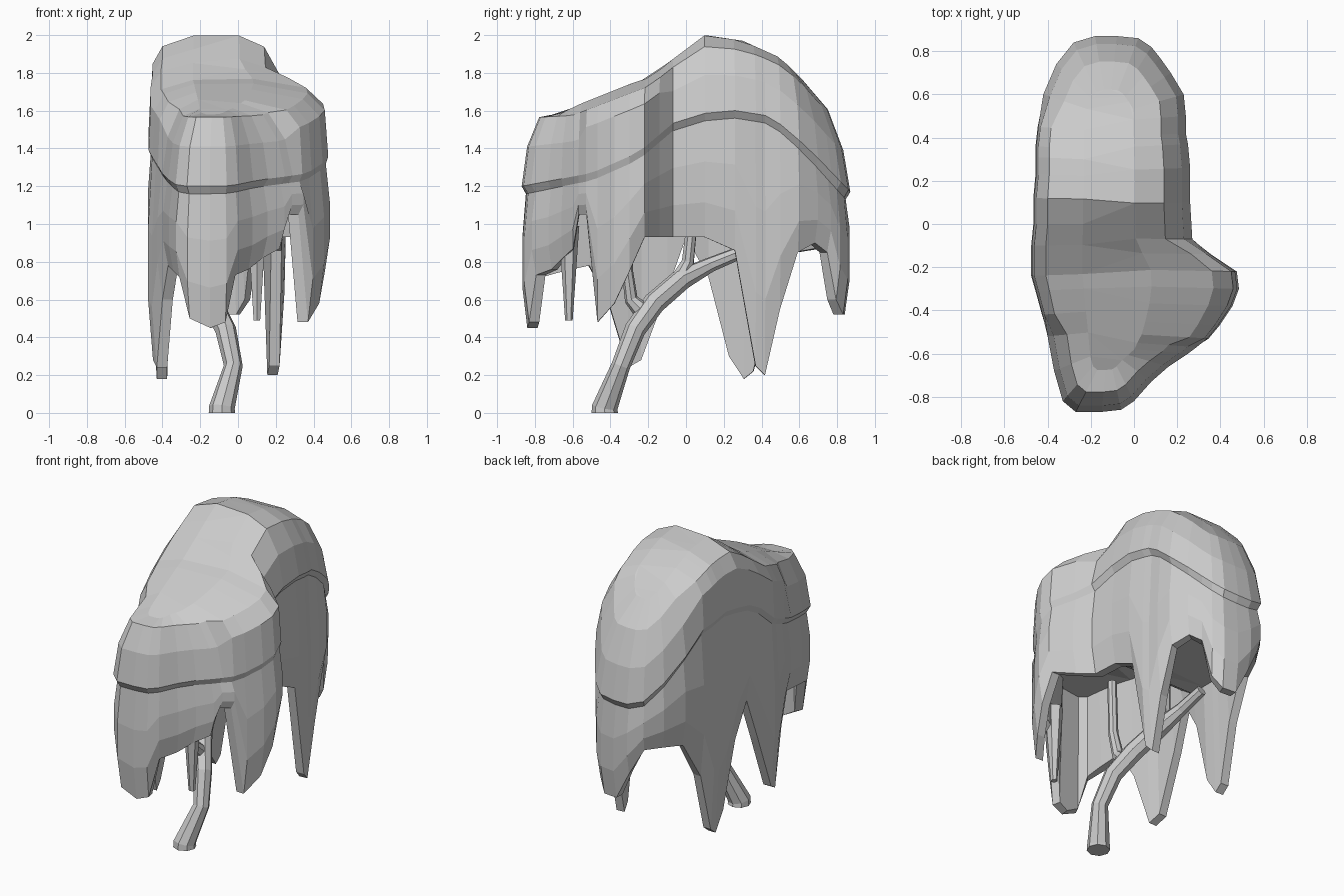
import bpy, bmesh
from mathutils import Vector

if "Cube" in bpy.data.objects:
    bpy.data.objects.remove(bpy.data.objects["Cube"])

# Canopy outline seen from above, counter-clockwise: x, y, height of the hem
HEM = [(-.33,-.82,.72), (-.27,-.87,.5), (-.15,-.87,.45), (-.06,-.86,.48), (0,-.82,.73),
       (.08,-.73,.76), (.16,-.66,.82), (.25,-.6,.87), (.29,-.57,1.05), (.35,-.53,1.05),
       (.4,-.47,.48), (.46,-.38,.58), (.49,-.3,.75), (.48,-.22,.93), (.36,-.14,.93),
       (.27,-.07,.93), (.26,.1,.93), (.26,.26,.86), (.25,.37,.25), (.24,.42,.2),
       (.24,.5,.55), (.23,.6,.85), (.17,.7,.9), (.12,.77,.85), (.08,.82,.6),
       (.02,.86,.52), (-.08,.87,.52), (-.18,.87,.7), (-.28,.84,.87), (-.36,.74,.87),
       (-.42,.6,.85), (-.45,.45,.6), (-.46,.36,.22), (-.46,.31,.18), (-.46,.23,.3),
       (-.47,.12,.72), (-.47,0,.93), (-.48,-.1,.65), (-.48,-.24,.28), (-.46,-.31,.24),
       (-.43,-.42,.6), (-.4,-.52,.78), (-.37,-.68,.75)]
CREASE = [(-.87,1.2), (-.5,1.27), (-.25,1.38), (-.05,1.55), (.2,1.61), (.45,1.57),
          (.65,1.4), (.87,1.17)]
RIDGE = [(-.74,1.57), (-.55,1.66), (-.3,1.76), (-.18,1.8), (-.1,1.87), (.1,2.02), (.3,1.99),
         (.5,1.9), (.62,1.78), (.75,1.56)]
CEILING = [(-.3,1.25), (.1,.93)]


def interp(table, v):
    if v <= table[0][0]:
        return table[0][1]
    for (a, za), (b, zb) in zip(table, table[1:]):
        if v <= b:
            return za + (zb - za) * (v - a) / (b - a)
    return table[-1][1]


def finish(bm, name):
    bmesh.ops.recalc_face_normals(bm, faces=bm.faces)
    me = bpy.data.meshes.new(name)
    bm.to_mesh(me)
    bm.free()
    ob = bpy.data.objects.new(name, me)
    bpy.context.collection.objects.link(ob)
    return ob


def loft(name, columns):
    """Join closed columns of points into a skin and cap both ends."""
    bm = bmesh.new()
    cols = [[bm.verts.new(p) for p in c] for c in columns]
    for a, b in zip(cols, cols[1:] + cols[:1]):
        for k in range(len(a) - 1):
            bm.faces.new((a[k], b[k], b[k + 1], a[k + 1]))
    caps = [bm.faces.new([c[k] for c in cols]) for k in (0, -1)]
    bmesh.ops.triangulate(bm, faces=caps, ngon_method='BEAUTY')
    return finish(bm, name)


# Canopy: dome, ledge, hanging wall, hem, inner wall and ceiling
columns = []
for x, y, hem in HEM:
    sy = max(-.58, min(.5, y * .95))
    inward = Vector((-.12 - x, sy - y, 0))
    step = inward.normalized()
    p = Vector((x, y, 0))
    crease, top = interp(CREASE, y), interp(RIDGE, sy)
    soft = .4 * max(0, min(1, (y - .5) / .3))
    # left flank and right lobe are boxier than the rest
    boxy = (x < -.4 or x > .34) and y < .55
    rows = ((.2, .82), (.05, .6), (.02, 0)) if boxy else ((.32, .82), (.1, .47), (0, 0))
    q = p + inward * .67
    q.z = interp(RIDGE, q.y) - .02
    col = [q]
    for f, g in rows:
        q = p + inward * f
        q.z = crease + (top - crease) * g * (1 - soft * (1 - f))
        col.append(q)
    low = crease - .04
    for off, t in ((.025, 0), (.004, .35), (.004, .7), (.03, 1)):
        q = p + step * off
        q.z = low + (hem - low) * t
        col.append(q)
    q = p + step * .085
    col.append(q + Vector((0, 0, hem)))
    q = p + step * .11
    col.append(q + Vector((0, 0, max(interp(CEILING, y), hem + .02))))
    columns.append(col)
loft("canopy", columns)

# Small strand hanging behind the front hem
bm = bmesh.new()
bmesh.ops.create_cone(bm, cap_ends=True, segments=6, radius1=.02, radius2=.055, depth=.5)
bmesh.ops.translate(bm, verts=bm.verts, vec=(.1, -.62, .74))
finish(bm, "inner_strand")


# Trunk and branches as eight-sided tubes
def tube(name, pts):
    cu = bpy.data.curves.new(name, 'CURVE')
    cu.dimensions = '3D'
    cu.bevel_depth = 1
    cu.bevel_resolution = 2
    cu.use_fill_caps = True
    sp = cu.splines.new('POLY')
    sp.points.add(len(pts) - 1)
    for pt, (x, y, z, r) in zip(sp.points, pts):
        pt.co = (x, y, z, 1)
        pt.radius = r
    sp.use_smooth = False
    ob = bpy.data.objects.new(name, cu)
    bpy.context.collection.objects.link(ob)


tube("trunk", [(-.085, -.43, 0, .07), (-.085, -.43, .03, .068), (-.025, -.345, .25, .05),
               (-.065, -.27, .44, .056), (-.14, -.17, .58, .06), (-.22, -.02, .71, .058),
               (-.26, .13, .785, .04), (-.28, .29, .85, .034)])
tube("upper_branch", [(-.21, -.05, .68, .05), (-.23, .01, .8, .034), (-.22, .03, .99, .03)])
tube("front_branch", [(-.12, -.21, .52, .055), (-.12, -.29, .6, .036), (-.1, -.31, .75, .03),
                      (-.09, -.31, 1.1, .028)])
